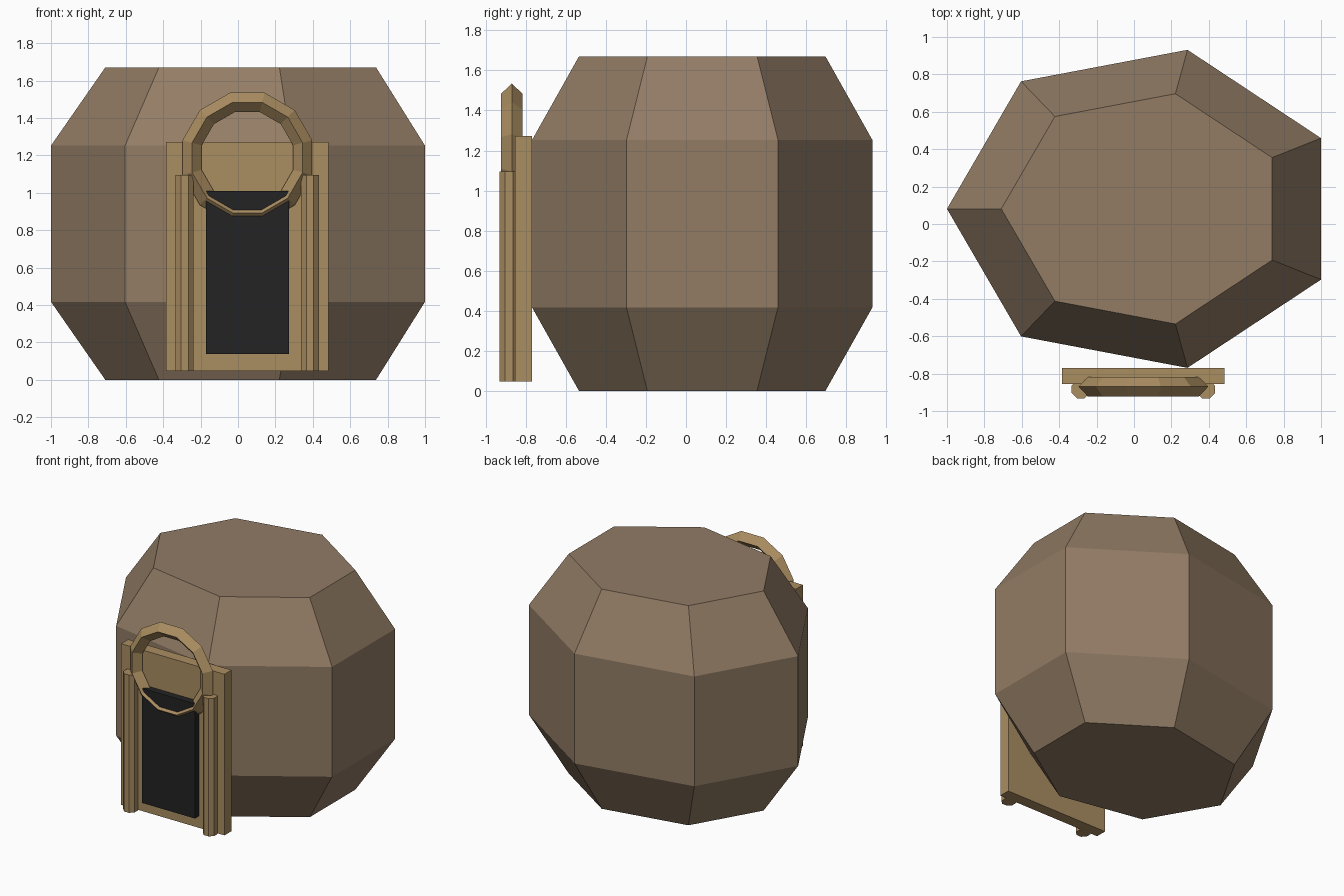
import bpy
import math
from mathutils import Matrix, Vector

cube = bpy.data.objects.get("Cube")
if cube:
    bpy.data.objects.remove(cube, do_unlink=True)


def material(name, rgb):
    linear = [(c / 255 / 12.92) if c < 11 else ((c / 255 + 0.055) / 1.055) ** 2.4 for c in rgb]
    mat = bpy.data.materials.new(name)
    mat.use_nodes = True
    mat.diffuse_color = (*linear, 1)
    shader = mat.node_tree.nodes["Principled BSDF"]
    shader.inputs["Base Color"].default_value = (*linear, 1)
    shader.inputs["Roughness"].default_value = 0.9
    return mat


stone = material("brown stone", (146, 124, 101))
wood = material("tan wood", (170, 141, 97))
dark = material("dark doorway", (35, 35, 35))


def build(name, verts, faces, mat):
    mesh = bpy.data.meshes.new(name)
    mesh.from_pydata(verts, [], faces)
    mesh.materials.append(mat)
    obj = bpy.data.objects.new(name, mesh)
    bpy.context.collection.objects.link(obj)
    return obj


def stack(name, rings, mat):
    """Skin equal-sided rings from bottom to top and cap both ends."""
    n = len(rings[0])
    verts = [v for ring in rings for v in ring]
    faces = [(r * n + i, r * n + (i + 1) % n, (r + 1) * n + (i + 1) % n, (r + 1) * n + i)
             for r in range(len(rings) - 1) for i in range(n)]
    faces += [tuple(reversed(range(n))), tuple(range(len(verts) - n, len(verts)))]
    return build(name, verts, faces, mat)


def ellipse(n, cx, cy, z, rx, ry, start):
    angles = [start + math.tau * i / n for i in range(n)]
    return [(cx + rx * math.cos(a), cy + ry * math.sin(a), z) for a in angles]


def box(name, x0, x1, y0, y1, z0, z1, mat):
    outline = [(x0, y0), (x1, y0), (x1, y1), (x0, y1)]
    return stack(name, [[(x, y, z) for x, y in outline] for z in (z0, z1)], mat)


# Seven-sided faceted hut body
levels = [(0, 0.724), (0.417, 1), (1.252, 1), (1.67, 0.724)]
stack("hut_body", [ellipse(7, 0.052, 0.081, z, 1.052 * s, 0.872 * s, math.pi)
                   for z, s in levels], stone)

# Door backing panel and dark door slab
DOOR_X = 0.05
box("door_panel", DOOR_X - 0.435, DOOR_X + 0.435, -0.855, -0.77, 0.047, 1.272, wood)
box("door", DOOR_X - 0.222, DOOR_X + 0.222, -0.907, -0.845, 0.138, 1.01, dark)

# Eight-sided posts on both sides of the door
for side, name in ((1, "left_post"), (-1, "right_post")):
    stack(name, [ellipse(8, DOOR_X + side * 0.335, -0.884, z, 0.052, 0.052, math.pi / 8)
                 for z in (0.047, 1.095)], wood)

# Twelve-sided arch ring with a diamond section
bpy.ops.mesh.primitive_torus_add(major_segments=12, minor_segments=4,
                                 major_radius=0.306, minor_radius=0.053)
ring = bpy.context.object
ring.name = "arch_ring"
ring.data.transform(Matrix.Translation(Vector((DOOR_X, -0.87, 1.188)))
                    @ Matrix.Rotation(math.pi / 2, 4, "X")
                    @ Matrix.Rotation(math.pi / 12, 4, "Z"))
ring.location = (0, 0, 0)
ring.data.materials.append(wood)
